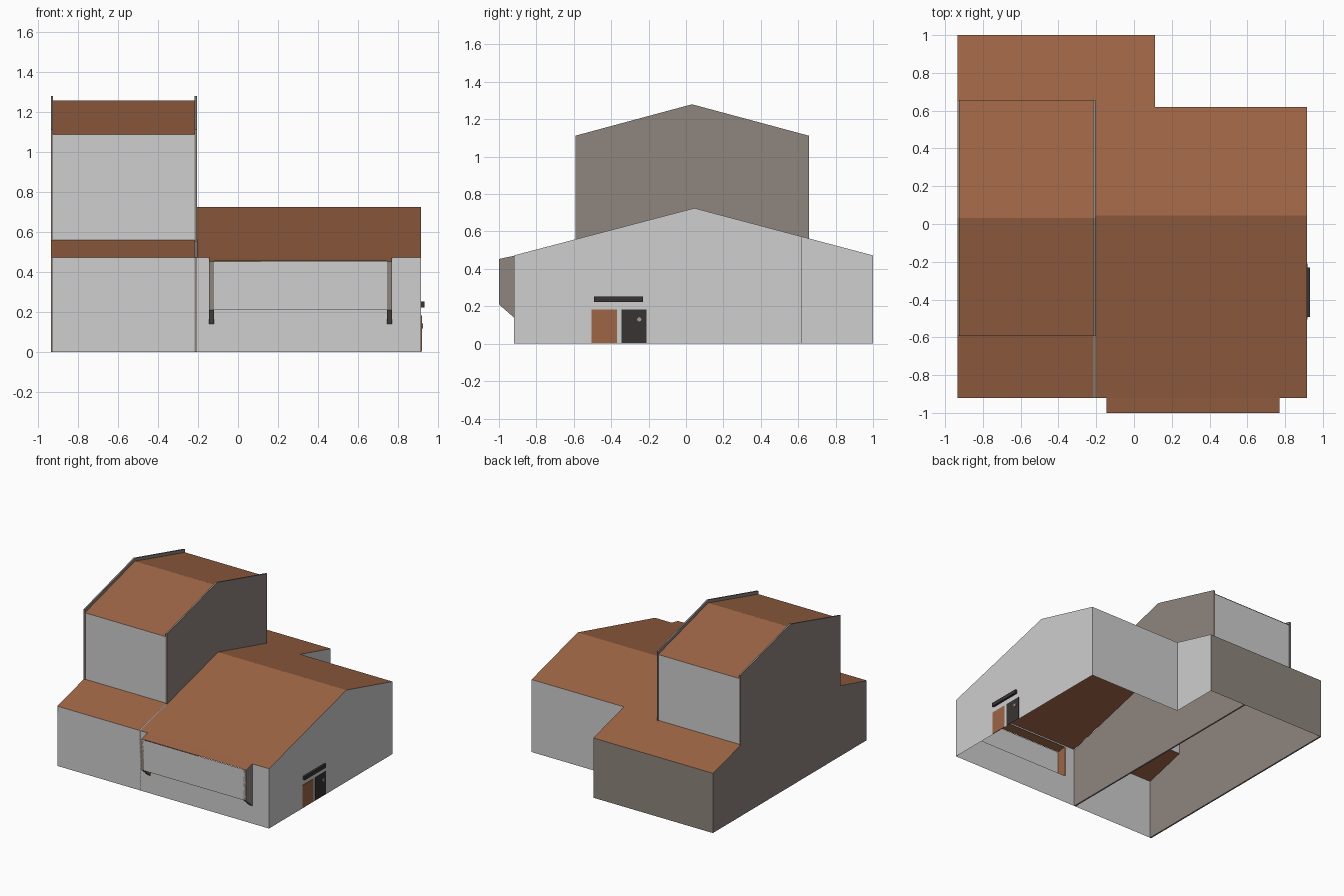
import bpy, math

if "Cube" in bpy.data.objects:
    bpy.data.objects.remove(bpy.data.objects["Cube"])


def material(name, rgb):
    m = bpy.data.materials.new(name)
    m.diffuse_color = (*rgb, 1)
    m.use_nodes = True
    m.node_tree.nodes["Principled BSDF"].inputs["Base Color"].default_value = m.diffuse_color
    return m


WALL = material("light_grey_wall", (0.62, 0.62, 0.62))
TAUPE = material("taupe_wall", (0.275, 0.235, 0.21))
ROOF = material("brown_roof", (0.34, 0.13, 0.06))
DARK = material("charcoal", (0.04, 0.034, 0.033))
KNOB = material("knob_grey", (0.35, 0.33, 0.33))


def mesh(name, verts, faces, mat):
    me = bpy.data.meshes.new(name)
    me.from_pydata(verts, [], faces)
    me.materials.append(mat)
    ob = bpy.data.objects.new(name, me)
    bpy.context.collection.objects.link(ob)
    return ob


def slab(name, profile, x0, x1, mat):
    """Counter-clockwise (y, z) profile extruded along x."""
    n = len(profile)
    verts = [(x, y, z) for x in (x0, x1) for y, z in profile]
    faces = [tuple(reversed(range(n))), tuple(range(n, 2 * n))]
    faces += [(i, (i + 1) % n, n + (i + 1) % n, n + i) for i in range(n)]
    return mesh(name, verts, faces, mat)


def strip(name, path, x0, x1, mat):
    """Open sheet following a (y, z) path, spanning x0..x1."""
    n = len(path)
    verts = [(x, y, z) for x in (x0, x1) for y, z in path]
    return mesh(name, verts, [(i, n + i, n + i + 1, i + 1) for i in range(n - 1)], mat)


def box(name, x0, x1, y0, y1, z0, z1, mat):
    return slab(name, [(y0, z0), (y1, z0), (y1, z1), (y0, z1)], x0, x1, mat)


# Main dimensions
L, R, MID, NOTCH = -0.935, 0.915, -0.205, 0.11
FRONT, REAR, BACK = -0.92, 0.62, 1.0
RIDGE_Y, RIDGE_Z, EAVE = 0.045, 0.725, 0.472
T0, T1, TR = -0.592, 0.657, 0.032      # tower front, back, ridge
T = 0.012                               # tower side wall thickness


def roof_z(y):
    end = FRONT if y < RIDGE_Y else BACK
    return RIDGE_Z + (EAVE - RIDGE_Z) * (y - RIDGE_Y) / (end - RIDGE_Y)


# Tall side walls: house profile and tower gable in one sheet
side = [(FRONT, 0), (BACK, 0), (BACK, EAVE - .002), (T1, roof_z(T1) - .002), (T1, 1.112),
        (TR, 1.28), (T0, 1.112), (T0, roof_z(T0) - .002), (FRONT, EAVE - .002)]
slab("left_side_wall", side, L, L + T, TAUPE)
slab("middle_side_wall", side, MID - T, MID, TAUPE)

# Tower front, back and roof, set between the side walls
ti, tj = L + T, MID - T
strip("tower_front_wall", [(T0 + .006, 1.088), (T0 + .006, roof_z(T0))], ti, tj, WALL)
strip("tower_back_wall", [(T1 - .006, roof_z(T1)), (T1 - .006, 1.088)], ti, tj, WALL)
strip("tower_roof", [(T0, 1.087), (TR, 1.256), (T1, 1.087)], ti, tj, ROOF)

# Right gable wall
mesh("right_gable_wall",
     [(R, y, z) for y, z in [(FRONT, 0), (REAR, 0), (REAR, roof_z(REAR)),
                             (RIDGE_Y, RIDGE_Z), (FRONT, EAVE)]],
     [(0, 1, 2, 3, 4)], WALL)

# Front wall with an opening behind the bay
BX0, BX1, BZ = -0.145, 0.77, 0.21
xs, zs = [L, BX0 + .02, BX1 - .02, R], [0, BZ + .01, 0.46, EAVE]
mesh("front_wall", [(x, FRONT, z) for z in zs for x in xs],
     [(r * 4 + c, r * 4 + c + 1, r * 4 + c + 5, r * 4 + c + 4)
      for r in range(3) for c in range(3) if (r, c) != (1, 1)], WALL)

# Back walls, stepped in plan
strip("rear_right_wall", [(REAR, 0), (REAR, roof_z(REAR))], NOTCH, R, WALL)
mesh("notch_wall", [(NOTCH, REAR, 0), (NOTCH, BACK, 0), (NOTCH, BACK, EAVE),
                    (NOTCH, REAR, roof_z(REAR))], [(0, 1, 2, 3)], WALL)
strip("rear_left_wall", [(BACK, 0), (BACK, EAVE)], L, NOTCH, TAUPE)

# Low roofs
strip("main_roof", [(FRONT, EAVE), (RIDGE_Y, RIDGE_Z), (REAR, roof_z(REAR))], MID, R, ROOF)
strip("front_left_roof", [(FRONT, EAVE), (T0 + .006, roof_z(T0 + .006))], L, MID - T, ROOF)
strip("rear_left_roof", [(T1 - .006, roof_z(T1 - .006)), (BACK, EAVE)], L, NOTCH, ROOF)
strip("rear_link_roof", [(REAR, roof_z(REAR)), (T1 - .006, roof_z(T1 - .006))], MID, NOTCH, ROOF)

# Front bay: end panels with slanted feet, front panel, floor and roof
end = [(-1.0, BZ), (FRONT, 0.14), (FRONT, EAVE - .002), (-1.0, 0.453)]
for name, x, inner in (("bay_left_end", BX0, 1), ("bay_right_end", BX1 - .025, -1)):
    ob = slab(name, end, x, x + .025, TAUPE)
    ob.data.materials.append(ROOF)
    for p in ob.data.polygons:          # inner face is brown
        p.material_index = int(p.normal.x * inner > 0.9)
strip("bay_front_panel", [(-1.0, BZ), (-1.0, 0.453)], BX0, BX1, WALL)
strip("bay_floor", [(FRONT, BZ), (-1.0, BZ)], BX0 + .025, BX1 - .025, WALL)
strip("bay_roof", [(-1.0, 0.455), (FRONT, EAVE)], BX0, BX1, ROOF)

# Doors, knob and canopy on the right gable
box("brown_door", R, R + .003, -0.505, -0.37, 0.003, 0.183, ROOF)
box("charcoal_door", R, R + .003, -0.345, -0.21, 0.003, 0.183, DARK)
box("door_canopy", R, R + .016, -0.493, -0.23, 0.223, 0.252, DARK)
slab("door_knob", [(-0.25 + .012 * math.cos(a * math.pi / 4), 0.13 + .012 * math.sin(a * math.pi / 4))
                   for a in range(8)], R + .003, R + .008, KNOB)
